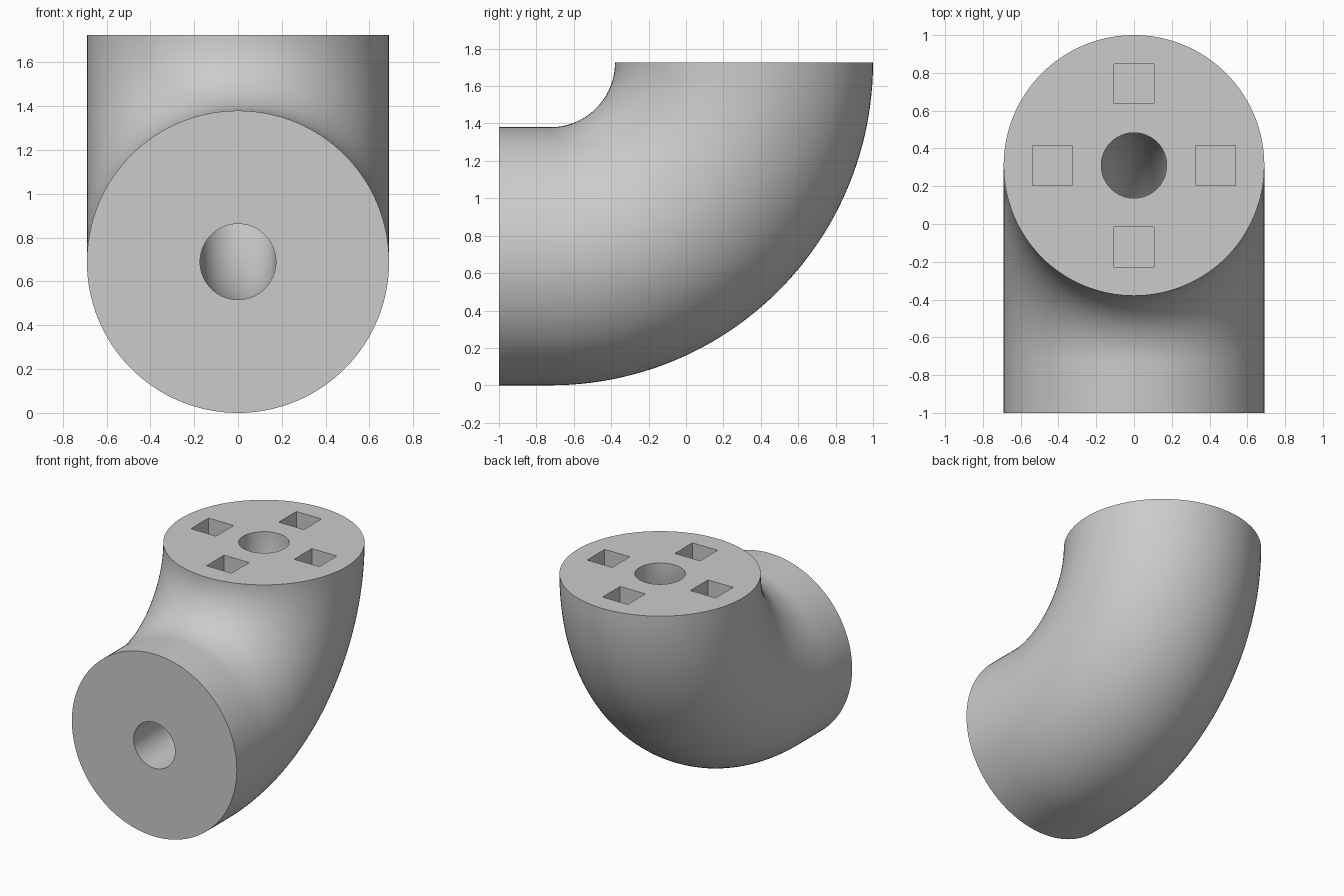
import bpy, bmesh, math
from mathutils import Vector

default = bpy.data.objects.get("Cube")
if default:
    bpy.data.objects.remove(default, do_unlink=True)

RADIUS, BORE = 0.69, 0.173          # pipe and bore radii
BEND, TOP = 1.035, 1.725            # centreline bend radius, top height
BEND_Y = -0.725                     # y of the bend centre
SIDES, STEPS = 128, 48
PIT, PIT_OFFSET, PIT_DEPTH = 0.21, 0.432, 0.21

grey = bpy.data.materials.new("light_grey")
grey.use_nodes = True
colour = (0.6, 0.6, 0.6, 1)
grey.diffuse_color = colour
grey.node_tree.nodes["Principled BSDF"].inputs["Base Color"].default_value = colour


def add_object(name, bm):
    mesh = bpy.data.meshes.new(name)
    bm.to_mesh(mesh)
    bm.free()
    mesh.materials.append(grey)
    obj = bpy.data.objects.new(name, mesh)
    bpy.context.collection.objects.link(obj)
    return obj


# Centreline: short straight run from the front, then a quarter bend upwards
path = [(Vector((0, -1, TOP - BEND)), Vector((0, 0, 1)))]
for i in range(STEPS + 1):
    a = math.pi / 2 * i / STEPS
    inward = Vector((0, -math.sin(a), math.cos(a)))
    path.append((Vector((0, BEND_Y, TOP)) - inward * BEND, inward))


def sweep(bm, radius):
    rings = []
    for centre, up in path:
        ring = []
        for k in range(SIDES):
            t = math.tau * k / SIDES
            offset = Vector((1, 0, 0)) * math.cos(t) + up * math.sin(t)
            ring.append(bm.verts.new(centre + offset * radius))
        rings.append(ring)
    return rings


def bridge(bm, first, second):
    for k in range(SIDES):
        n = (k + 1) % SIDES
        bm.faces.new((first[k], first[n], second[n], second[k]))


# Elbow: outer skin, bore and the two flat ends
bm = bmesh.new()
outer, inner = sweep(bm, RADIUS), sweep(bm, BORE)
for rings in (outer, inner):
    for first, second in zip(rings, rings[1:]):
        bridge(bm, first, second)
for end in (0, -1):
    bridge(bm, outer[end], inner[end])
bmesh.ops.recalc_face_normals(bm, faces=bm.faces)
elbow = add_object("pipe_elbow", bm)

# Four square sockets cut into the top face
bm = bmesh.new()
for k in range(4):
    a = math.pi / 2 * k
    box = bmesh.ops.create_cube(bm, size=1)["verts"]
    bmesh.ops.scale(bm, verts=box, vec=(PIT, PIT, 2 * PIT_DEPTH))
    bmesh.ops.translate(bm, verts=box, vec=(
        PIT_OFFSET * math.cos(a), BEND_Y + BEND + PIT_OFFSET * math.sin(a), TOP))
cutter = add_object("socket_cutter", bm)
cutter.hide_render = True

cut = elbow.modifiers.new("sockets", 'BOOLEAN')
cut.operation = 'DIFFERENCE'
cut.solver = 'EXACT'
cut.object = cutter
for obj in bpy.context.selected_objects:
    obj.select_set(False)
bpy.context.view_layer.objects.active = elbow
elbow.select_set(True)
bpy.ops.object.modifier_apply(modifier=cut.name)
bpy.data.objects.remove(cutter, do_unlink=True)
bpy.ops.object.shade_smooth_by_angle(angle=math.radians(30))
